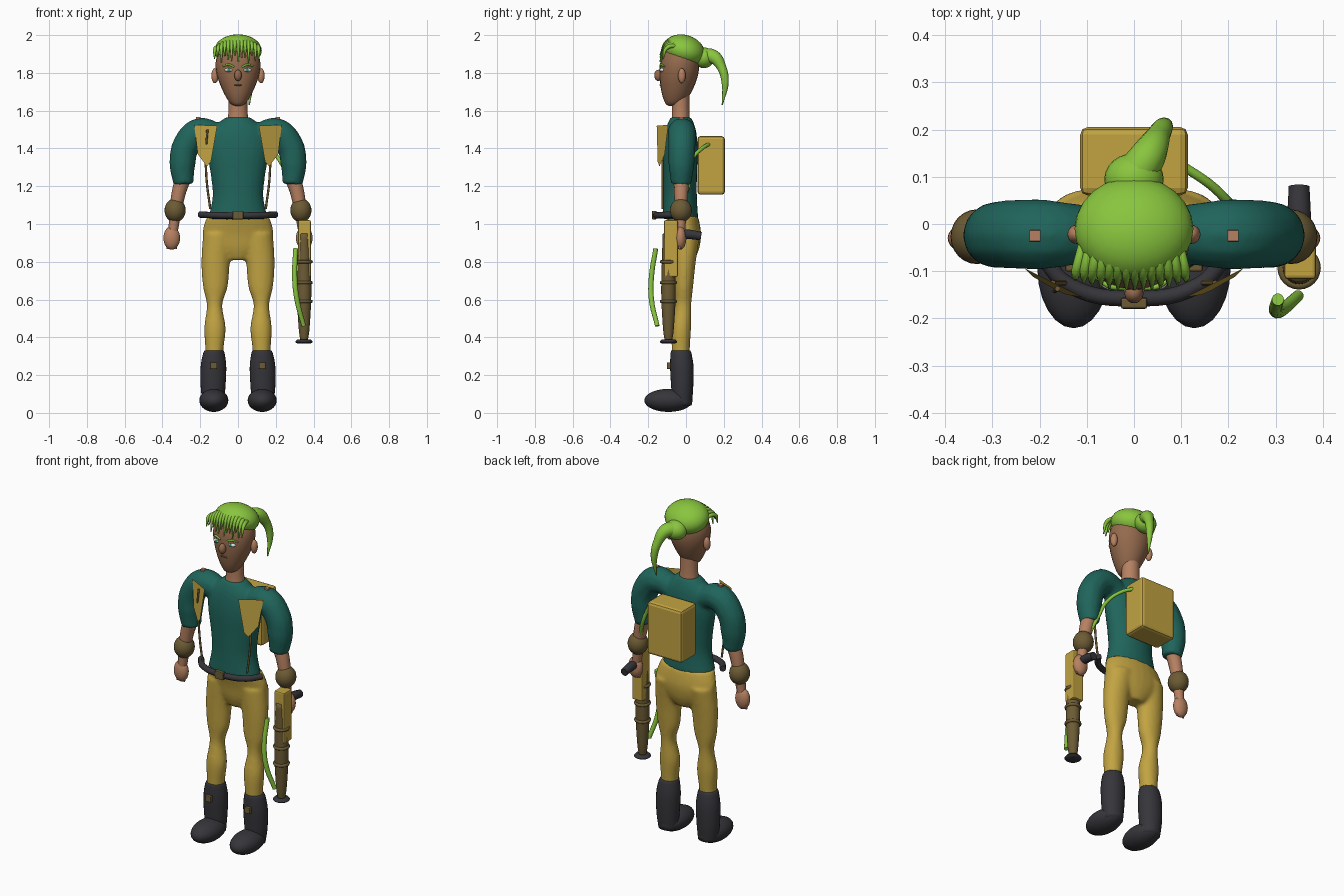
import bpy, bmesh, math
from mathutils import Matrix, Vector

if "Cube" in bpy.data.objects:
    bpy.data.objects.remove(bpy.data.objects["Cube"])


def material(name, *rgb):
    mat = bpy.data.materials.new(name)
    mat.use_nodes = True
    mat.diffuse_color = (*rgb, 1)
    mat.node_tree.nodes["Principled BSDF"].inputs["Base Color"].default_value = (*rgb, 1)
    return mat


SKIN = material("skin", .47, .22, .12)
FACE = material("face skin", .30, .145, .075)
GREEN = material("leaf green", .25, .56, .048)
TEAL = material("teal cloth", .014, .13, .105)
GOLD = material("gold cloth", .54, .37, .055)
BROWN = material("brown leather", .15, .105, .035)
DARK = material("dark leather", .036, .036, .043)
WHITE = material("eye white", .75, .75, .75)
IRIS = material("iris green", .03, .3, .15)


def add_object(name, mesh, mat, smooth=True):
    obj = bpy.data.objects.new(name, mesh)
    bpy.context.scene.collection.objects.link(obj)
    mesh.materials.clear()
    mesh.materials.append(mat)
    if smooth:
        mesh.shade_smooth()
    return obj


def from_bmesh(name, bm, mat, smooth=True):
    bmesh.ops.recalc_face_normals(bm, faces=bm.faces)
    mesh = bpy.data.meshes.new(name)
    bm.to_mesh(mesh)
    bm.free()
    return add_object(name, mesh, mat, smooth)


def bake(obj, mat):
    """Replace an object by its evaluated mesh."""
    name = obj.name
    bpy.context.view_layer.update()
    deps = bpy.context.evaluated_depsgraph_get()
    mesh = bpy.data.meshes.new_from_object(obj.evaluated_get(deps))
    bpy.data.objects.remove(obj)
    return add_object(name, mesh, mat)


def spline(a, b, c, d, t):
    return b + (c - a) * (t / 2) + (a * 2 - b * 5 + c * 4 - d) * (t * t / 2) \
        + (b * 3 - a - c * 3 + d) * (t ** 3 / 2)


def loft(name, rings, mat, side=1, sides=24, steps=4):
    """Stack smooth elliptical rings given as x, y, z, half width, half depth."""
    keys = [Vector(r) for r in rings]
    rows = []
    for i in range(len(keys) - 1):
        around = [keys[max(i - 1, 0)], keys[i], keys[i + 1], keys[min(i + 2, len(keys) - 1)]]
        rows += [spline(*around, k / steps) for k in range(steps)]
    rows.append(keys[-1])
    bm = bmesh.new()
    loops = []
    for x, y, z, rx, ry in rows:
        angles = [math.tau * k / sides for k in range(sides)]
        loops.append([bm.verts.new((side * x + rx * math.cos(a), y + ry * math.sin(a), z)) for a in angles])
    for low, high in zip(loops, loops[1:]):
        for k in range(sides):
            n = (k + 1) % sides
            bm.faces.new((low[k], low[n], high[n], high[k]))
    bm.faces.new(loops[0])
    bm.faces.new(loops[-1])
    return from_bmesh(name, bm, mat)


def tube(name, points, mat, side=1, detail=4):
    """Sweep a round section along points given as x, y, z, radius."""
    curve = bpy.data.curves.new(name, "CURVE")
    curve.dimensions = "3D"
    curve.bevel_depth = 1
    curve.bevel_resolution = detail
    curve.resolution_u = 6
    curve.use_fill_caps = True
    line = curve.splines.new("BEZIER")
    line.bezier_points.add(len(points) - 1)
    for knot, (x, y, z, r) in zip(line.bezier_points, points):
        knot.co = (side * x, y, z)
        knot.radius = r
        knot.handle_left_type = knot.handle_right_type = "AUTO"
    obj = bpy.data.objects.new(name, curve)
    bpy.context.scene.collection.objects.link(obj)
    return bake(obj, mat)


def ball(name, center, size, mat, tilt=0):
    bm = bmesh.new()
    place = Matrix.Translation(center) @ Matrix.Rotation(tilt, 4, "X") @ Matrix.Diagonal((*size, 1))
    bmesh.ops.create_uvsphere(bm, u_segments=24, v_segments=14, radius=1, matrix=place)
    return from_bmesh(name, bm, mat)


def box(name, center, size, mat, bevel=.005):
    bm = bmesh.new()
    bmesh.ops.create_cube(bm, size=1, matrix=Matrix.Translation(center) @ Matrix.Diagonal((*size, 1)))
    bmesh.ops.bevel(bm, geom=bm.edges[:], offset=bevel, segments=2, affect="EDGES", profile=.5)
    return from_bmesh(name, bm, mat, False)


def fuse(name, parts, mat):
    """Blend overlapping parts into one continuous surface."""
    bm = bmesh.new()
    for part in parts:
        bm.from_mesh(part.data)
        bpy.data.objects.remove(part)
    obj = from_bmesh(name, bm, mat)
    remesh = obj.modifiers.new("blend", "REMESH")
    remesh.mode = "VOXEL"
    remesh.voxel_size = .01
    soften = obj.modifiers.new("soften", "SMOOTH")
    soften.iterations = 6
    return bake(obj, mat)


SIDES = (("left", 1), ("right", -1))

# Shirt with sleeves
torso = loft("torso", [(0, -.03, 1.025, .16, .095), (0, -.032, 1.14, .135, .09), (0, -.032, 1.25, .143, .09),
                       (0, -.03, 1.4, .165, .092), (0, -.028, 1.5, .14, .08), (0, -.027, 1.565, .065, .055)], TEAL)
sleeves = [tube(n + "_sleeve", [(.08, -.022, 1.45, .06), (.2, -.022, 1.487, .076), (.272, -.022, 1.42, .073),
                                (.294, -.024, 1.32, .07), (.288, -.026, 1.21, .054)], TEAL, s) for n, s in SIDES]
fuse("shirt", [torso] + sleeves, TEAL)

# Trousers
hips = loft("hips", [(0, 0, .81, .06, .045), (0, .002, .87, .14, .068),
                     (0, 0, .95, .188, .08), (0, -.02, 1.04, .165, .085)], GOLD)
legs = [loft(n + "_leg", [(.125, -.028, .2, .047, .048), (.125, -.028, .33, .048, .048),
                          (.122, -.025, .45, .057, .052), (.124, -.015, .57, .041, .043),
                          (.12, -.012, .67, .066, .05), (.118, -.008, .8, .076, .06),
                          (.1, 0, .95, .085, .075)], GOLD, s) for n, s in SIDES]
fuse("trousers", [hips] + legs, GOLD)

# Limbs and chest gear on both sides
for n, s in SIDES:
    loft(n + "_boot", [(.13, -.02, .04, .055, .05), (.132, -.02, .13, .065, .058), (.13, -.022, .24, .068, .062),
                       (.128, -.026, .31, .058, .056), (.126, -.028, .33, .05, .05)], DARK, s)
    ball(n + "_foot", (s * .128, -.093, .066), (.077, .128, .061), DARK)
    box(n + "_boot_buckle", (s * .128, -.09, .25), (.036, .022, .036), BROWN)
    tube(n + "_forearm", [(.288, -.025, 1.25, .042), (.315, -.026, 1.16, .037), (.347, -.03, .94, .024)], SKIN, s)
    ball(n + "_bracer", (s * .333, -.027, 1.072), (.056, .058, .063), BROWN)
    ball(n + "_hand", (s * .351, -.03, .926), (.044, .032, .062), SKIN)
    for k in range(4):
        x = .33 + k * .014
        tube(f"{n}_finger_{k}", [(x, -.03, .9, .009), (x, -.034, .868, .006)], SKIN, s, 2)
    box(n + "_shoulder_tab", (s * .21, -.025, 1.56), (.024, .024, .012), SKIN, .002)

    # Angled chest plate and its cord
    bm = bmesh.new()
    outline = [(.11, 1.52), (.232, 1.525), (.213, 1.37), (.165, 1.305), (.143, 1.33)]
    flat = [bm.verts.new((s * x, -.155 + (x - .11) * .5 - (1.52 - z) * .06, z)) for x, z in outline]
    face = bm.faces.new(flat)
    bmesh.ops.solidify(bm, geom=[face], thickness=.016)
    from_bmesh(n + "_chest_plate", bm, GOLD, False)
    tube(n + "_cord", [(.172, -.125, 1.34, .006), (.165, -.125, 1.22, .006), (.147, -.125, 1.08, .006)], BROWN, s, 2)
tube("plate_slit", [(.162, -.137, 1.5, .006), (.168, -.142, 1.42, .005)], BROWN, -1, 2)

# Belt
tube("belt", [(-.2, -.06, 1.05, .017), (-.14, -.128, 1.047, .017), (0, -.158, 1.045, .017),
              (.14, -.128, 1.047, .017), (.2, -.06, 1.05, .017)], DARK)
box("belt_buckle", (0, -.168, 1.047), (.056, .024, .046), BROWN)

# Head and face
loft("neck", [(0, -.028, 1.53, .058, .05), (0, -.028, 1.6, .05, .046), (0, -.03, 1.7, .05, .048)], SKIN)
loft("head", [(0, -.07, 1.625, .012, .02), (0, -.062, 1.64, .042, .048), (0, -.05, 1.7, .078, .08),
              (0, -.038, 1.79, .112, .102), (0, -.033, 1.87, .116, .1), (0, -.03, 1.94, .08, .075),
              (0, -.03, 1.97, .02, .02)], FACE)
ball("nose", (0, -.147, 1.787), (.02, .021, .03), FACE)
tube("mouth", [(-.02, -.132, 1.733, .004), (0, -.137, 1.736, .004), (.02, -.132, 1.733, .004)], BROWN, 1, 2)
for n, s in SIDES:
    ball(n + "_ear", (s * .122, -.022, 1.785), (.019, .02, .04), SKIN)
    ball(n + "_eye", (s * .047, -.124, 1.815), (.024, .016, .011), WHITE)
    ball(n + "_iris", (s * .047, -.136, 1.815), (.009, .006, .01), IRIS)
    tube(n + "_brow", [(.02, -.136, 1.832, .005), (.05, -.132, 1.843, .006), (.08, -.113, 1.834, .004)], GREEN, s, 2)

# Hair with fringe and ponytail
ball("hair_cap", (0, -.01, 1.918), (.126, .112, .083), GREEN, -.3)
STRANDS = 14
for k in range(STRANDS):
    x = -.122 + .23 * k / (STRANDS - 1)
    edge = (abs(x) / .122) ** 2
    tip = 1.875 + .02 * math.sin(k * 2.4)
    tube(f"fringe_{k}", [(x * .85, -.03, 1.985 - .055 * edge, .011), (x, -.1, 1.965 - .04 * edge, .011),
                         (x * 1.02, -.138 + .02 * edge, tip, .003)], GREEN, 1, 2)
ball("hair_bun", (0, .095, 1.88), (.063, .055, .055), GREEN)
tube("ponytail", [(0, .1, 1.885, .045), (.03, .145, 1.885, .038), (.052, .188, 1.83, .025),
                  (.064, .207, 1.75, .019), (.06, .192, 1.63, .003)], GREEN)

# Backpack and its hose
box("backpack", (0, .133, 1.31), (.228, .145, .31), GOLD, .016)
tube("backpack_hose", [(.1, .125, 1.425, .01), (.16, .085, 1.4, .01), (.215, .035, 1.345, .01),
                       (.27, .02, 1.23, .01), (.315, -.02, 1.1, .01)], GREEN)

# Blaster held in the left hand
loft("blaster_barrel", [(.35, -.093, .385, .02, .02), (.35, -.093, .45, .029, .029), (.35, -.093, .62, .038, .038),
                        (.35, -.093, .8, .035, .035), (.35, -.093, .95, .03, .03)], BROWN)
loft("blaster_muzzle", [(.35, -.093, .368, .036, .036), (.35, -.093, .376, .046, .046),
                        (.35, -.093, .388, .036, .036)], DARK)
box("blaster_body", (.352, -.08, .87), (.068, .074, .3), GOLD, .008)
for k, z in enumerate((.59, .69, .8)):
    bpy.ops.mesh.primitive_torus_add(location=(.35, -.093, z), major_radius=.037, minor_radius=.009,
                                     major_segments=24, minor_segments=8)
    ring = bpy.context.object
    ring.name = f"blaster_ring_{k}"
    ring.data.materials.append(BROWN)
    ring.data.shade_smooth()
tube("blaster_grip", [(.35, -.05, .945, .022), (.35, .02, .945, .025), (.35, .08, .935, .022)], DARK)
tube("blaster_hose", [(.305, -.16, .87, .013), (.3, -.183, .72, .014), (.312, -.183, .6, .014),
                      (.348, -.152, .46, .012)], GREEN)
